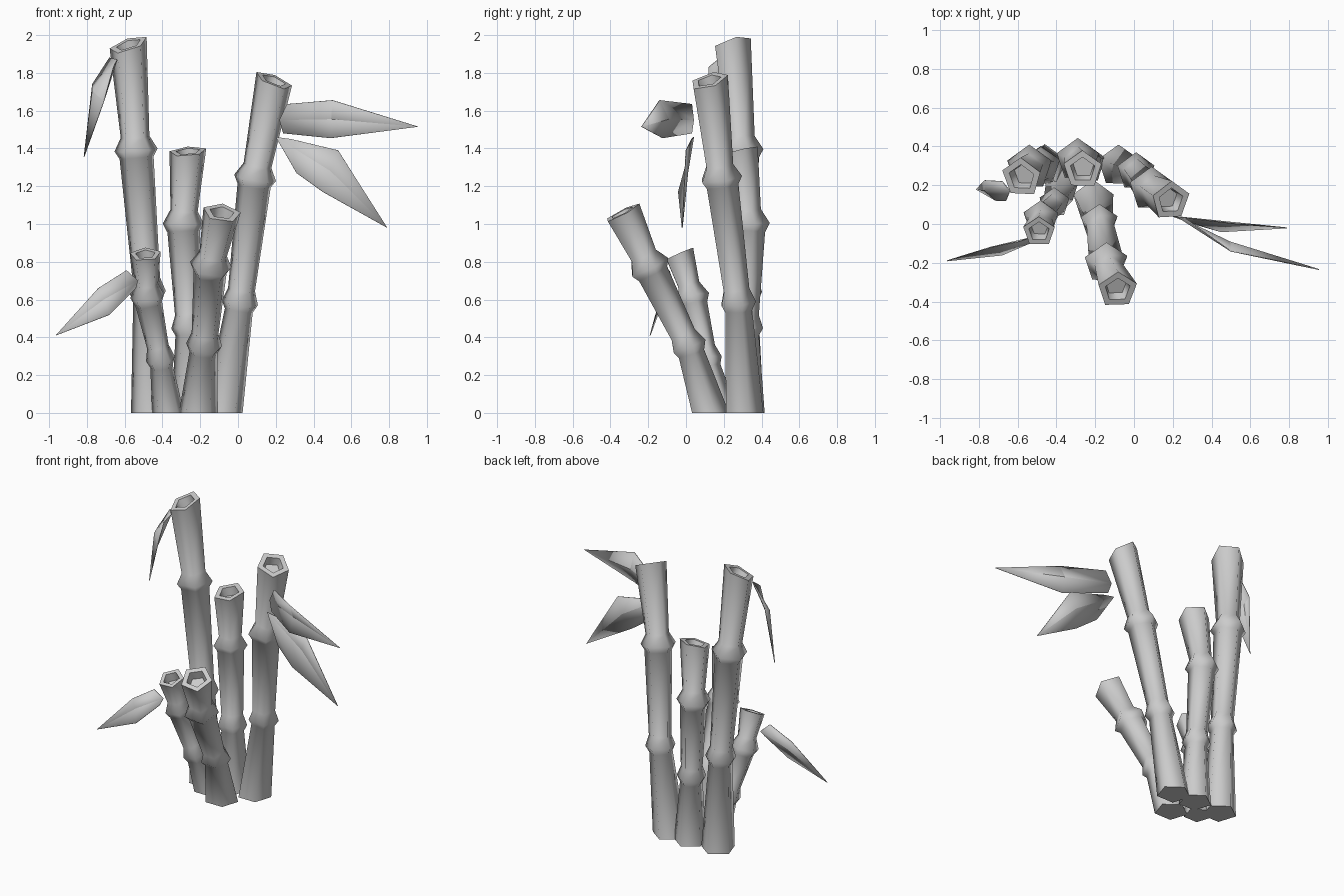
import bpy
import bmesh
from math import cos, sin, tau, radians
from mathutils import Vector

SIDES = 5

cube = bpy.data.objects.get("Cube")
if cube:
    bpy.data.objects.remove(cube, do_unlink=True)


def make_material(name, colour):
    mat = bpy.data.materials.new(name)
    mat.use_nodes = True
    mat.diffuse_color = colour
    mat.node_tree.nodes["Principled BSDF"].inputs["Base Color"].default_value = colour
    return mat


GREY = make_material("pale_grey", (0.6, 0.6, 0.6, 1))


def finish(bm, name, angle):
    """Turn a bmesh into a named, shaded object."""
    mesh = bpy.data.meshes.new(name)
    bm.to_mesh(mesh)
    bm.free()
    mesh.materials.append(GREY)
    obj = bpy.data.objects.new(name, mesh)
    bpy.context.collection.objects.link(obj)
    bpy.ops.object.select_all(action="DESELECT")
    obj.select_set(True)
    bpy.context.view_layer.objects.active = obj
    bpy.ops.object.shade_smooth_by_angle(angle=radians(angle))
    return obj


def add_ring(bm, centre, normal, radius):
    """Pentagon of vertices facing along the normal, one corner to the back."""
    turn = Vector((0, 0, 1)).rotation_difference(normal)
    ring = []
    for i in range(SIDES):
        a = tau * (i / SIDES + 0.25)
        ring.append(bm.verts.new(centre + turn @ Vector((cos(a), sin(a), 0)) * radius))
    return ring


def stalk(name, base, knot_low, knot_high, tip, slope, size):
    """Jointed hollow cane; slope is the rise of the cut end along x and y."""
    p = [Vector(q) for q in (base, knot_low, knot_high, tip)]
    up = Vector((0, 0, 1))
    cut = Vector((-slope[0], -slope[1], 1)).normalized()
    bm = bmesh.new()
    rings = [add_ring(bm, p[0], up, 0.112 * size)]

    # flared knots: narrow below, wide lip, narrow again above
    for i, (below, lip, above) in ((1, (0.08, 0.103, 0.077)), (2, (0.095, 0.12, 0.08))):
        before = (p[i] - p[i - 1]).normalized()
        after = (p[i + 1] - p[i]).normalized()
        rings.append(add_ring(bm, p[i] - before * 0.04, before, below * size))
        rings.append(add_ring(bm, p[i], (before + after).normalized(), lip * size))
        rings.append(add_ring(bm, p[i] + after * 0.07, after, above * size))

    # slanted cut end with a shallow hollow
    rings.append(add_ring(bm, p[3], cut, 0.108 * size))
    rings.append(add_ring(bm, p[3], cut, 0.07 * size))
    rings.append(add_ring(bm, p[3] - cut * 0.06, cut, 0.06 * size))

    for a, b in zip(rings, rings[1:]):
        for i in range(SIDES):
            j = (i + 1) % SIDES
            bm.faces.new((a[i], a[j], b[j], b[i]))
    bm.faces.new(rings[0][::-1])
    bm.faces.new(rings[-1])
    finish(bm, name, 75)


def leaf(name, outline, fold):
    """Pointed leaf from six outline points, creased along the middle rib."""
    bm = bmesh.new()
    root, top_base, top_mid, tip, low_mid, low_base = [bm.verts.new(q) for q in outline]
    rib = bm.verts.new((top_mid.co + low_mid.co) / 2 + Vector(fold))
    bm.faces.new((root, rib, top_mid, top_base))
    bm.faces.new((root, low_base, low_mid, rib))
    bm.faces.new((rib, tip, top_mid))
    bm.faces.new((rib, low_mid, tip))
    obj = finish(bm, name, 15)
    skin = obj.modifiers.new("thickness", "SOLIDIFY")
    skin.thickness = 0.005
    skin.offset = 0


# canes: base, lower knot, upper knot, cut end, slope of cut, thickness
stalk("tall_right_stalk", (-.46, .3, 0), (-.48, .3, .64), (-.54, .29, 1.39),
      (-.58, .24, 1.95), (.33, .33), 1)
stalk("tall_left_stalk", (-.08, .3, 0), (.01, .27, .58), (.09, .18, 1.24),
      (.19, .12, 1.76), (-.4, .3), .98)
stalk("middle_stalk", (-.25, .31, 0), (-.26, .31, .45), (-.29, .33, 1),
      (-.265, .28, 1.385), (.08, .25), .95)
stalk("front_stalk", (-.21, .12, 0), (-.18, .01, .35), (-.145, -.2, .77),
      (-.085, -.34, 1.06), (-.15, .52), .97)
stalk("short_right_stalk", (-.37, .19, 0), (-.41, .11, .28), (-.48, .03, .61),
      (-.49, -.04, .84), (.05, .45), .79)

# leaves: root, upper edge, tip, lower edge
leaf("upper_left_leaf", [(.22, .04, 1.55), (.26, .03, 1.635), (.5, -.14, 1.655),
     (.955, -.235, 1.515), (.49, -.125, 1.455), (.24, .03, 1.48)], (0, .04, 0))
leaf("lower_left_leaf", [(.2, .04, 1.46), (.28, .03, 1.45), (.53, 0, 1.39),
     (.79, -.02, .98), (.45, -.04, 1.17), (.31, 0, 1.27)], (0, .03, 0))
leaf("tall_right_leaf", [(-.64, .17, 1.87), (-.68, .22, 1.88), (-.77, .225, 1.74),
     (-.815, .18, 1.355), (-.71, .12, 1.65), (-.66, .12, 1.83)], (-.03, 0, .01))
leaf("short_right_leaf", [(-.53, -.07, .7), (-.59, -.09, .755), (-.74, -.12, .66),
     (-.965, -.19, .41), (-.68, -.16, .52), (-.54, -.1, .66)], (0, .02, .01))
